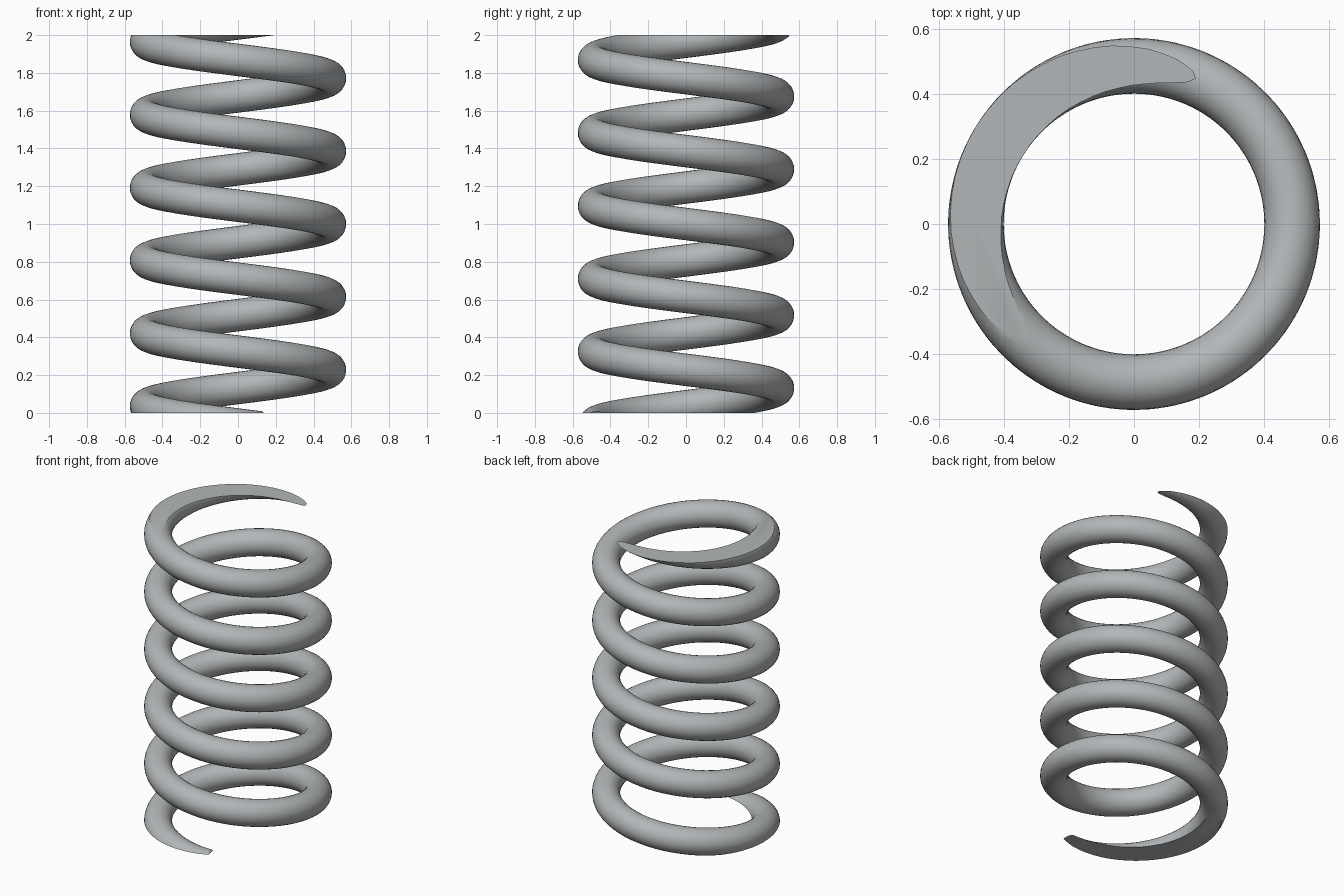
import bpy, bmesh
from math import pi, radians, cos, sin
from mathutils import Vector

cube = bpy.data.objects.get("Cube")
if cube:
    bpy.data.objects.remove(cube, do_unlink=True)

COIL_RADIUS = 0.4875
WIRE_RADIUS = 0.0855
PITCH = 0.386
HEIGHT = 2.0
START, END = radians(-1004), radians(1016)
STEPS, SIDES = 360, 28

# Metal colour
steel = bpy.data.materials.new("steel grey")
colour = (0.45, 0.47, 0.48, 1)
steel.use_nodes = True
steel.diffuse_color = colour
steel.node_tree.nodes["Principled BSDF"].inputs["Base Color"].default_value = colour


def wire_ring(bm, turn):
    """Round wire section, square to the helix at the given turn angle."""
    radial = Vector((cos(turn), -sin(turn), 0))
    tangent = Vector((-sin(turn) * COIL_RADIUS, -cos(turn) * COIL_RADIUS,
                      PITCH / (2 * pi))).normalized()
    upward = radial.cross(tangent)
    centre = radial * COIL_RADIUS + Vector((0, 0, HEIGHT / 2 + PITCH * turn / (2 * pi)))
    angles = [2 * pi * i / SIDES for i in range(SIDES)]
    return [bm.verts.new(centre + WIRE_RADIUS * (radial * cos(a) + upward * sin(a)))
            for a in angles]


# Sweep the wire along the helix
bm = bmesh.new()
rings = [wire_ring(bm, START + (END - START) * i / STEPS) for i in range(STEPS + 1)]
for low, high in zip(rings, rings[1:]):
    for i in range(SIDES):
        j = (i + 1) % SIDES
        bm.faces.new((low[i], low[j], high[j], high[i]))
bm.faces.new(rings[0])
bm.faces.new(rings[-1])

# Grind both ends flat
for level, normal in ((0, -1), (HEIGHT, 1)):
    bmesh.ops.bisect_plane(bm, geom=bm.verts[:] + bm.edges[:] + bm.faces[:],
                           plane_co=(0, 0, level), plane_no=(0, 0, normal),
                           clear_outer=True)
    rim = [e for e in bm.edges if e.is_boundary]
    bmesh.ops.holes_fill(bm, edges=rim, sides=0)
bmesh.ops.recalc_face_normals(bm, faces=bm.faces[:])

# Coil spring object
mesh = bpy.data.meshes.new("coil_spring")
bm.to_mesh(mesh)
bm.free()
mesh.materials.append(steel)
spring = bpy.data.objects.new("coil_spring", mesh)
bpy.context.collection.objects.link(spring)
bpy.context.view_layer.objects.active = spring
spring.select_set(True)
bpy.ops.object.shade_smooth_by_angle(angle=radians(30))
